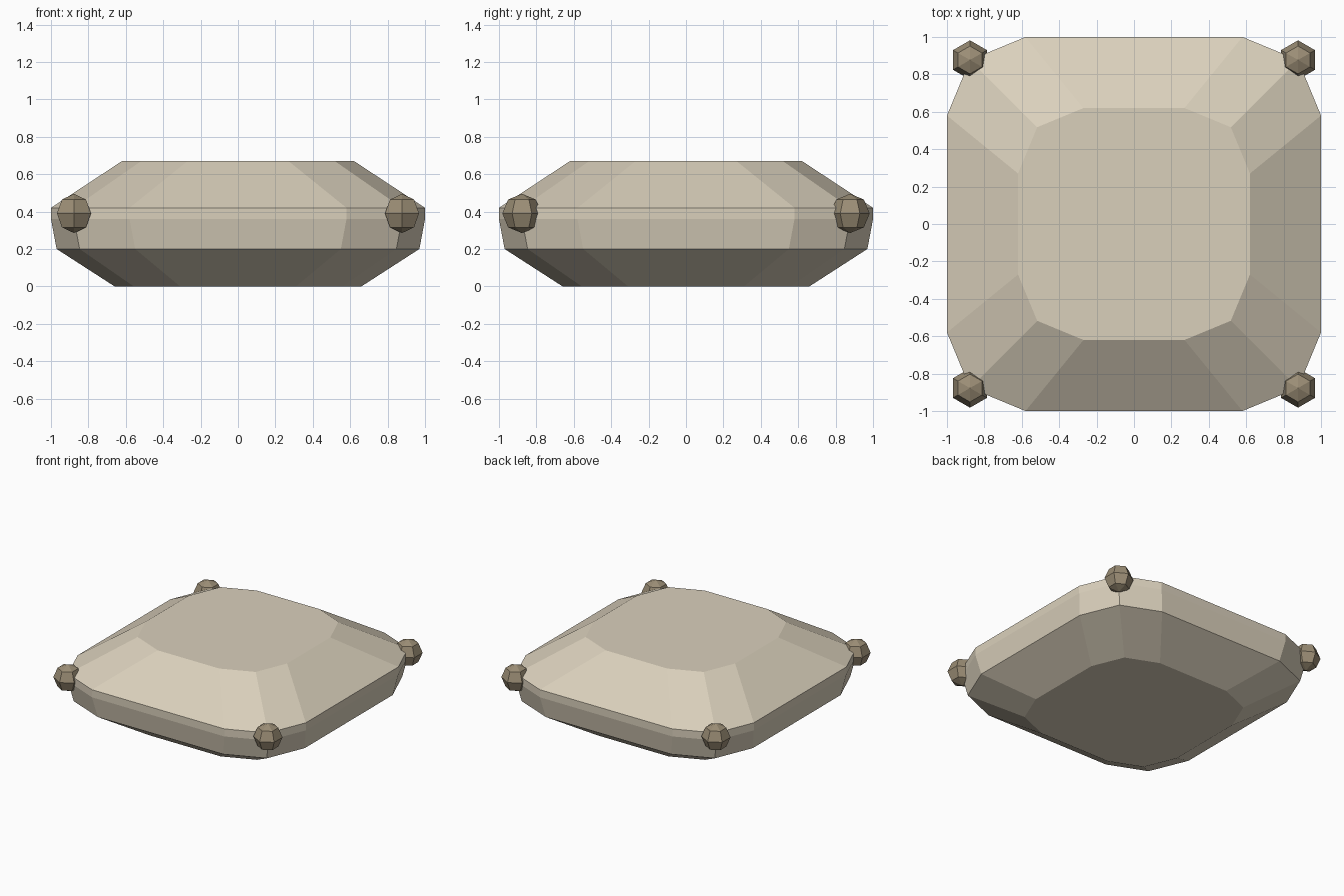
import bpy, bmesh, math

if "Cube" in bpy.data.objects:
    bpy.data.objects.remove(bpy.data.objects["Cube"])


def material(name, rgb):
    m = bpy.data.materials.new(name)
    m.diffuse_color = (*rgb, 1)
    m.use_nodes = True
    m.node_tree.nodes["Principled BSDF"].inputs["Base Color"].default_value = m.diffuse_color
    return m


def add_object(name, bm, mat):
    bmesh.ops.recalc_face_normals(bm, faces=bm.faces)
    mesh = bpy.data.meshes.new(name)
    bm.to_mesh(mesh)
    bm.free()
    mesh.materials.append(mat)
    obj = bpy.data.objects.new(name, mesh)
    bpy.context.collection.objects.link(obj)
    return obj


def rounded_square(half, radius, z, steps=2):
    # Outline of a square whose corners are short arcs
    points = []
    c = half - radius
    for i, (sx, sy) in enumerate([(1, 1), (-1, 1), (-1, -1), (1, -1)]):
        for s in range(steps + 1):
            a = math.pi / 2 * (i + s / steps)
            points.append((sx * c + radius * math.cos(a),
                           sy * c + radius * math.sin(a), z))
    return points


fabric = material("cream fabric", (0.70, 0.63, 0.50))
tassel_mat = material("taupe tassel", (0.33, 0.27, 0.18))

# Cushion: rounded-square rings (half width, corner radius, height)
profile = [(0.66, 0.35, 0.0), (0.97, 0.42, 0.20), (1.0, 0.42, 0.36),
           (1.0, 0.42, 0.42), (0.62, 0.35, 0.67)]
bm = bmesh.new()
rings = [[bm.verts.new(p) for p in rounded_square(*ring)] for ring in profile]
for low, high in zip(rings, rings[1:]):
    for i in range(len(low)):
        j = (i + 1) % len(low)
        bm.faces.new((low[i], low[j], high[j], high[i]))
bm.faces.new(rings[0][::-1])
bm.faces.new(rings[-1])
add_object("cushion", bm, fabric)

# Corner tassels: low-poly balls
for side, sx in (("left", -1), ("right", 1)):
    for end, sy in (("front", -1), ("back", 1)):
        bm = bmesh.new()
        bmesh.ops.create_uvsphere(bm, u_segments=6, v_segments=4, radius=0.105)
        ball = add_object(f"{end}_{side}_tassel", bm, tassel_mat)
        ball.location = (sx * 0.877, sy * 0.877, 0.39)
